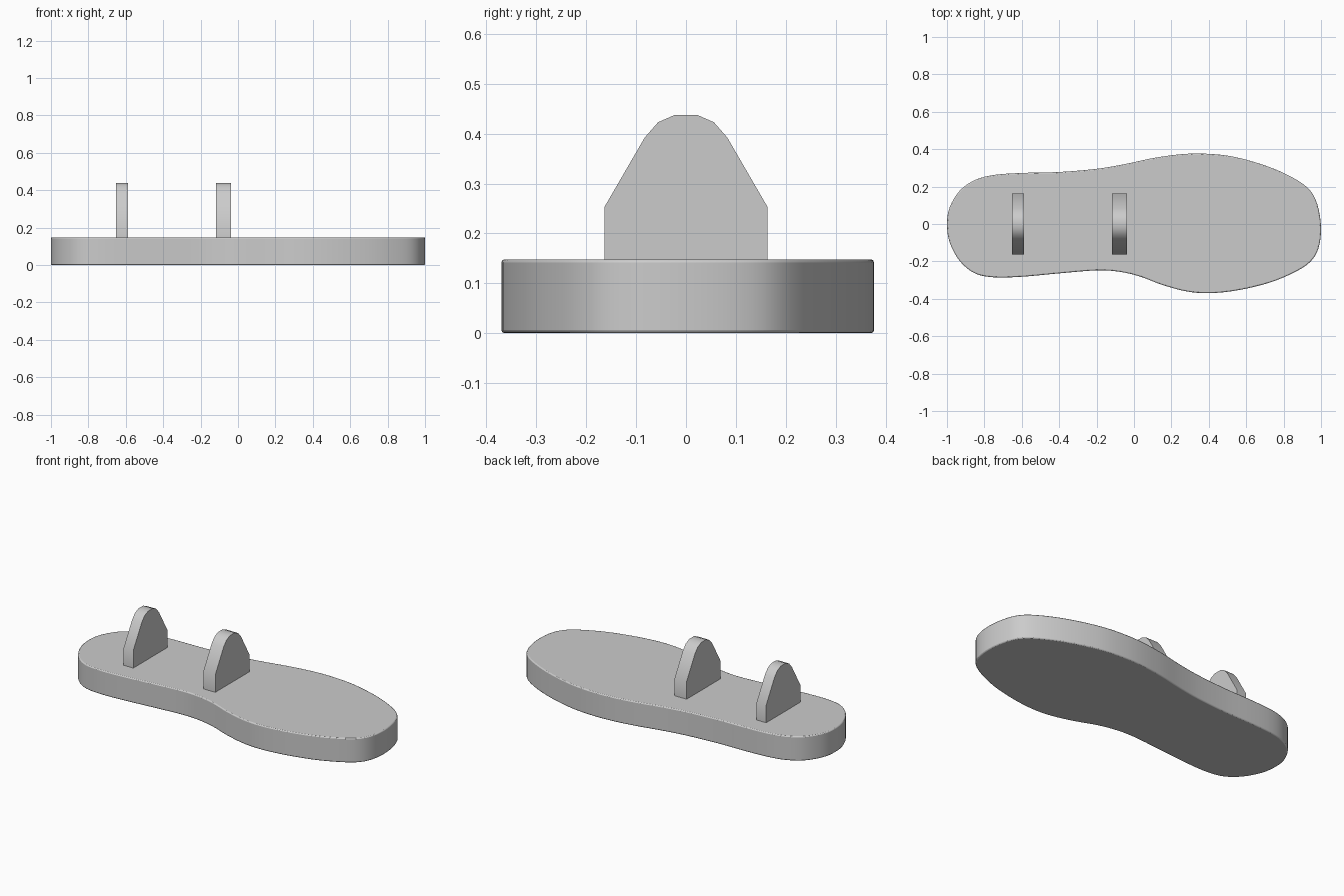
import bpy, bmesh, math
from mathutils import Vector

if "Cube" in bpy.data.objects:
    bpy.data.objects.remove(bpy.data.objects["Cube"])

grey = bpy.data.materials.new("light_grey")
grey.diffuse_color = (0.6, 0.6, 0.6, 1)
grey.use_nodes = True
grey.node_tree.nodes["Principled BSDF"].inputs["Base Color"].default_value = grey.diffuse_color


def smooth_loop(pts, steps=4):
    """Closed Catmull-Rom curve through 2D points."""
    out, n = [], len(pts)
    for i in range(n):
        a, b, c, d = (Vector(pts[(i + k) % n]) for k in (-1, 0, 1, 2))
        for s in range(steps):
            t = s / steps
            out.append(0.5 * (2 * b + (c - a) * t + (2 * a - 5 * b + 4 * c - d) * t * t
                              + (3 * b - a - 3 * c + d) * t ** 3))
    return out


def extrude(name, loop, offset, angle):
    """Fill a loop of 3D points and extrude it along offset."""
    bm = bmesh.new()
    face = bm.faces.new([bm.verts.new(p) for p in loop])
    res = bmesh.ops.extrude_face_region(bm, geom=[face], use_keep_orig=True)
    verts = [g for g in res["geom"] if isinstance(g, bmesh.types.BMVert)]
    bmesh.ops.translate(bm, verts=verts, vec=offset)
    bmesh.ops.recalc_face_normals(bm, faces=bm.faces)
    mesh = bpy.data.meshes.new(name)
    bm.to_mesh(mesh)
    bm.free()
    mesh.materials.append(grey)
    obj = bpy.data.objects.new(name, mesh)
    bpy.context.collection.objects.link(obj)
    bpy.ops.object.select_all(action='DESELECT')
    obj.select_set(True)
    bpy.context.view_layer.objects.active = obj
    bpy.ops.object.shade_smooth_by_angle(angle=math.radians(angle))
    return obj


# Foot-shaped base: outline seen from above
outline = [
    (-1, 0), (-0.985, 0.09), (-0.93, 0.18), (-0.85, 0.235), (-0.75, 0.262),
    (-0.6, 0.273), (-0.4, 0.278), (-0.2, 0.295), (-0.05, 0.32), (0.1, 0.352),
    (0.25, 0.373), (0.38, 0.376), (0.52, 0.362), (0.68, 0.32), (0.82, 0.263),
    (0.93, 0.192), (0.98, 0.105), (1, -0.02), (0.986, -0.13), (0.94, -0.205),
    (0.85, -0.262), (0.72, -0.315), (0.55, -0.355), (0.4, -0.37), (0.28, -0.36),
    (0.15, -0.325), (0.03, -0.28), (-0.08, -0.255), (-0.2, -0.248), (-0.4, -0.264),
    (-0.6, -0.282), (-0.75, -0.285), (-0.85, -0.264), (-0.93, -0.2), (-0.985, -0.1),
]
HEIGHT = 0.148
sole = extrude("sole", [(p.x, p.y, 0) for p in smooth_loop(outline)], (0, 0, HEIGHT), 40)
bevel = sole.modifiers.new("soft_edges", 'BEVEL')
bevel.width = 0.006
bevel.segments = 2
bevel.limit_method = 'ANGLE'
bevel.angle_limit = math.radians(60)

# Two upright fins with tapered, rounded tops
half = [(0.163, HEIGHT - 0.01), (0.163, 0.254), (0.083, 0.392), (0.056, 0.423), (0.022, 0.438)]
profile = half + [(-y, z) for y, z in reversed(half)]
for name, x0, x1 in (("rear_fin", -0.651, -0.587), ("middle_fin", -0.118, -0.038)):
    extrude(name, [(x0, y, z) for y, z in profile], (x1 - x0, 0, 0), 32)
